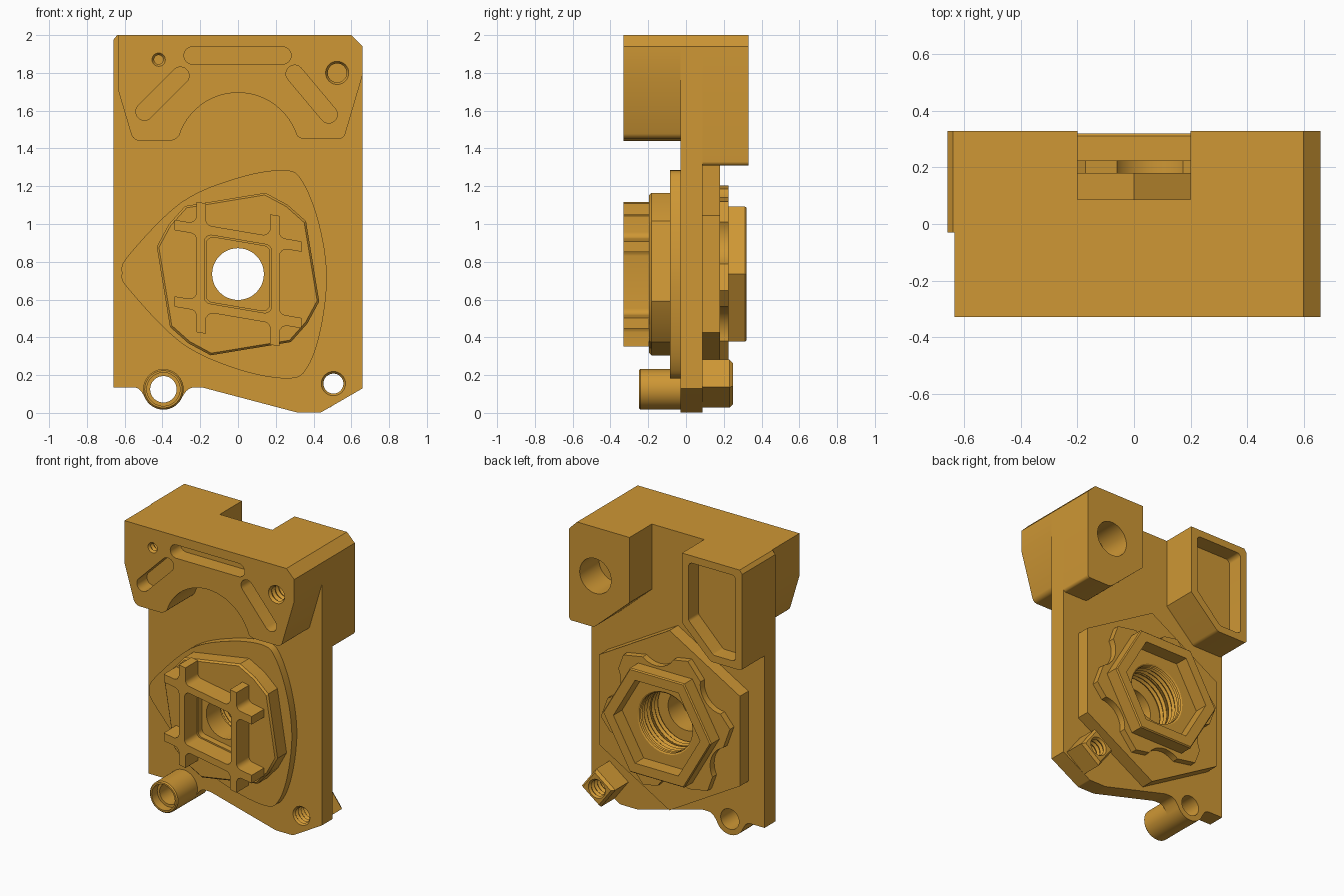
import bpy, bmesh, math
from mathutils import Vector

if "Cube" in bpy.data.objects:
    bpy.data.objects.remove(bpy.data.objects["Cube"])

mat = bpy.data.materials.new("ochre_metal")
mat.use_nodes = True
mat.diffuse_color = (0.62, 0.31, 0.035, 1)
mat.node_tree.nodes["Principled BSDF"].inputs["Base Color"].default_value = mat.diffuse_color
parts = []
HUB = (0, 0.735)


def arc(cx, cz, r, a0, a1, n=24):
    return [(cx + r * math.cos(math.radians(a0 + (a1 - a0) * i / n)),
             cz + r * math.sin(math.radians(a0 + (a1 - a0) * i / n))) for i in range(n + 1)]


def circle(c, r, n=48, start=0):
    return arc(*c, r, start, start + 360, n)[:-1]


def rounded(pts, n=6):
    """Corners given as (x, z, radius) become arcs."""
    out = []
    for i, p in enumerate(pts):
        v = Vector(p[:2])
        if len(p) < 3:
            out.append(tuple(v))
            continue
        a = (Vector(pts[i - 1][:2]) - v).normalized()
        b = (Vector(pts[(i + 1) % len(pts)][:2]) - v).normalized()
        half = a.angle(b) / 2
        mid = v + (a + b).normalized() * p[2] / math.sin(half)
        s, e = v + a * p[2] / math.tan(half) - mid, v + b * p[2] / math.tan(half) - mid
        for k in range(n + 1):
            out.append(tuple(mid + s.lerp(e, k / n).normalized() * p[2]))
    return out


def smooth_loop(pts, n=6):
    """Closed spline through the points."""
    out, m = [], len(pts)
    for i in range(m):
        a, b, c, d = (Vector(pts[(i + k) % m]) for k in (-1, 0, 1, 2))
        for k in range(n):
            t = k / n
            out.append(tuple(b + (c - a) * t / 2 + (a * 2 - b * 5 + c * 4 - d) * t * t / 2
                             + (b * 3 - a - c * 3 + d) * t ** 3 / 2))
    return out


def slot(a, b, r):
    ang = math.degrees(math.atan2(b[1] - a[1], b[0] - a[0]))
    return arc(*b, r, ang - 90, ang + 90, 12) + arc(*a, r, ang + 90, ang + 270, 12)


def loft(name, rings):
    """Skin a list of (outline, y) rings and cap both ends."""
    bm = bmesh.new()
    loops = [[bm.verts.new((x, y, z)) for x, z in pts] for pts, y in rings]
    n = len(loops[0])
    for a, b in zip(loops, loops[1:]):
        for i in range(n):
            bm.faces.new((a[i], a[(i + 1) % n], b[(i + 1) % n], b[i]))
    bm.faces.new(loops[0])
    bm.faces.new(loops[-1])
    bmesh.ops.recalc_face_normals(bm, faces=bm.faces)
    me = bpy.data.meshes.new(name)
    bm.to_mesh(me)
    bm.free()
    me.materials.append(mat)
    ob = bpy.data.objects.new(name, me)
    bpy.context.collection.objects.link(ob)
    return ob


def part(name, pts, y0, y1, front=0, back=0):
    """Extruded outline, with optional chamfers at the front or back rim."""
    cx, cz = (sum(p[k] for p in pts) / len(pts) for k in (0, 1))
    size = max(math.hypot(x - cx, z - cz) for x, z in pts)
    small = lambda c: [(cx + (x - cx) * (1 - c / size), cz + (z - cz) * (1 - c / size)) for x, z in pts]
    rings = [(pts, y0 + front), (pts, y1 - back)]
    if front:
        rings.insert(0, (small(front), y0))
    if back:
        rings.append((small(back), y1))
    ob = loft(name, rings)
    parts.append(ob)
    return ob


def cut(ob, cutter):
    mod = ob.modifiers.new("cut", 'BOOLEAN')
    mod.operation, mod.solver, mod.object = 'DIFFERENCE', 'EXACT', cutter
    me = bpy.data.meshes.new_from_object(ob.evaluated_get(bpy.context.evaluated_depsgraph_get()))
    ob.modifiers.clear()
    ob.data = me
    bpy.data.objects.remove(cutter)


def bore(ob, pts, y0, y1):
    cut(ob, loft("cutter", [(pts, y0), (pts, y1)]))


def thread(ob, c, r, y0, y1, turns):
    step = (y1 - y0) / (2 * turns)
    cut(ob, loft("cutter", [(circle(c, r - 0.012 * (i % 2), 32), y0 + i * step)
                            for i in range(2 * turns + 1)]))


# Main plate
BOSS, NUT = (-0.395, 0.125), (0.505, 0.155)
plate = part("main_plate", rounded(
    [(-0.66, 0.135), (-0.525, 0.135, 0.05)] + arc(*BOSS, 0.108, 200, 340, 16)
    + [(-0.26, 0.135, 0.06), (-0.19, 0.135, 0.05), (0.31, 0.003, 0.03), (0.44, 0.003, 0.02),
       (0.66, 0.13), (0.66, 1.94), (0.6, 2), (-0.64, 2), (-0.66, 1.975)]), -0.03, 0.087)
bore(plate, circle(HUB, 0.137), -1, 1)
thread(plate, HUB, 0.215, 0.0, 0.1, 3)
bore(plate, circle(BOSS, 0.07), -1, 1)
thread(plate, NUT, 0.065, -0.031, 0.088, 4)

# Front head block with arch, slots and holes
head = part("front_head", rounded(
    [(-0.635, 2), (-0.635, 1.71), (-0.555, 1.44, 0.05), (-0.33, 1.44, 0.07)]
    + arc(0, 1.367, 0.328, 162, 18)
    + [(0.33, 1.45, 0.06), (0.56, 1.45, 0.04), (0.66, 1.79), (0.66, 1.94), (0.6, 2)]), -0.33, -0.03)
for a, b in (((-0.24, 1.892), (0.235, 1.892)), ((-0.495, 1.595), (-0.305, 1.785)),
             ((0.3, 1.795), (0.48, 1.58))):
    bore(head, slot(a, b, 0.046), -0.4, -0.22)
thread(head, (-0.42, 1.87), 0.036, -0.331, -0.2, 4)
thread(head, (0.525, 1.8), 0.062, -0.331, -0.1, 6)

# Rear blocks
right = part("rear_bored_block", rounded(
    [(0.2, 2), (0.2, 1.55), (0.47, 1.31, 0.06), (0.66, 1.31, 0.02), (0.66, 1.94), (0.6, 2)]), 0.087, 0.33)
bore(right, circle((0.46, 1.665), 0.12), 0.12, 1)
left = part("rear_pocket_block", rounded(
    [(-0.2, 2), (-0.2, 1.52), (-0.42, 1.31, 0.04), (-0.66, 1.31, 0.02), (-0.66, 1.975), (-0.64, 2)]),
    0.087, 0.33)
bore(left, rounded([(-0.25, 1.95, 0.03), (-0.25, 1.55, 0.03), (-0.44, 1.36, 0.03),
                    (-0.61, 1.36, 0.03), (-0.61, 1.95, 0.03)]), 0.22, 1)

# Front cam and chamfered square pad
cam = part("front_cam", smooth_loop(
    [(-0.615, 0.74), (-0.575, 0.84), (-0.3, 1.115), (0, 1.245), (0.25, 1.285), (0.345, 1.22),
     (0.43, 1.0), (0.47, 0.73), (0.44, 0.45), (0.37, 0.245), (0.27, 0.182), (0, 0.23),
     (-0.3, 0.37), (-0.575, 0.65)]), -0.085, -0.03)
bore(cam, circle(HUB, 0.137), -1, 1)
square = []
for k in range(4):
    t = math.radians(90 * k)
    for x, z in ((0.36, 0.28), (0.262, 0.367), (0.145, 0.43)):
        square.append((x * math.cos(t) - z * math.sin(t), HUB[1] + x * math.sin(t) + z * math.cos(t)))
pad = part("front_pad", square, -0.195, -0.085, front=0.012)
bore(pad, circle(HUB, 0.137), -1, 1)


# Skewed rib frame: four crossing arms around a pocket
def skew(x, z, *r):
    return (x, HUB[1] + z - 0.17 * x, *r)


quarter = [(0.22, 0.175, 0.035), (0.335, 0.175), (0.335, 0.23), (0.22, 0.23, 0.035)]
outline = quarter + [(0.22, 0.345), (0.17, 0.345), (0.17, 0.23, 0.035)]
half = outline + [(-x, z, *r) for x, z, *r in reversed(outline)]
frame_pts = half + [(-x, -z, *r) for x, z, *r in half]
frame = part("rib_frame", rounded([skew(*p) for p in frame_pts], 4), -0.33, -0.195)
window = lambda a, b: rounded([skew(s * a, t * b, 0.035) for s, t in ((1, 1), (-1, 1), (-1, -1), (1, -1))])
bore(frame, window(0.178, 0.182), -1, 1)
bore(pad, window(0.168, 0.172), -1, -0.15)

# Rear hexagonal flange, scalloped plate and socket nut
flange = part("rear_hex_flange", circle(HUB, 0.62, 6, 30), 0.087, 0.18)
scallop = part("scalloped_plate", circle(HUB, 0.5, 6, -10), 0.18, 0.225)
for k in range(6):
    a = math.radians(22 + 60 * k)
    bore(scallop, circle((0.54 * math.cos(a), HUB[1] + 0.54 * math.sin(a)), 0.16, 32), 0, 1)
nut = part("socket_nut", circle(HUB, 0.413, 6), 0.225, 0.32, back=0.008)
for ob, y0, y1 in ((flange, 0.086, 0.181), (scallop, 0.179, 0.226)):
    thread(ob, HUB, 0.215, y0, y1, 3)
bore(nut, circle(HUB, 0.33, 6), 0, 1)

# Front tube boss and rear square nut
boss = part("tube_boss", circle(BOSS, 0.107), -0.25, -0.03, front=0.008)
bore(boss, circle(BOSS, 0.07), -1, 1)
bore(boss, circle(BOSS, 0.088), -1, -0.19)
lug = part("square_lug", circle(NUT, 0.128, 4, -8), 0.087, 0.25, back=0.02)
thread(lug, NUT, 0.065, 0.086, 0.251, 5)

# Smooth round walls, keep edges sharp
bpy.ops.object.select_all(action='DESELECT')
for ob in parts:
    ob.select_set(True)
bpy.context.view_layer.objects.active = plate
bpy.ops.object.shade_smooth_by_angle(angle=math.radians(28))
